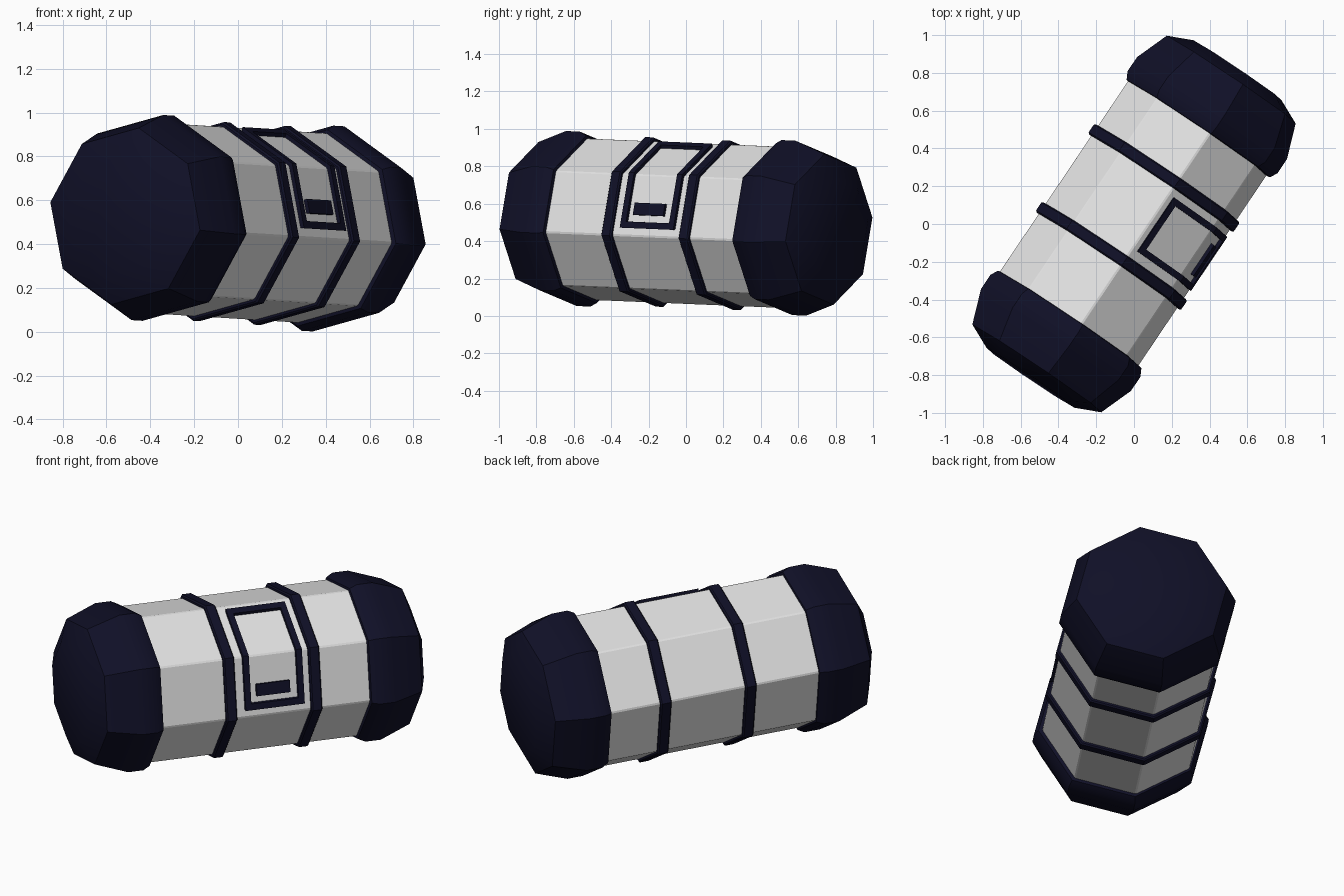
import bpy, bmesh
from math import radians, sin, cos
from mathutils import Matrix

cube = bpy.data.objects.get("Cube")
if cube:
    bpy.data.objects.remove(cube, do_unlink=True)

SIDES = 8
ROLL = 9          # degrees from the top to the first ridge
# Capsule lies along local y, then is turned, tipped and slightly flattened
POSE = (Matrix.Translation((0, 0, 0.495))
        @ Matrix.Rotation(radians(-33.95), 4, 'Z')
        @ Matrix.Rotation(radians(-2), 4, 'X')
        @ Matrix.Diagonal((1, 1, 0.975, 1)))


def material(name, colour):
    mat = bpy.data.materials.new(name)
    mat.use_nodes = True
    mat.diffuse_color = (*colour, 1)
    mat.node_tree.nodes["Principled BSDF"].inputs["Base Color"].default_value = (*colour, 1)
    return mat


white = material("off_white", (0.78, 0.78, 0.78))
navy = material("dark_navy", (0.005, 0.005, 0.02))


def ridge(u, radius):
    """Point on the octagon outline; whole u values are its corners."""
    def corner(k):
        t = radians(ROLL + 360 / SIDES * k)
        return radius * sin(t), radius * cos(t)
    k = int(u // 1)
    f = u - k
    (x0, z0), (x1, z1) = corner(k), corner(k + 1)
    return x0 + (x1 - x0) * f, z0 + (z1 - z0) * f


def loft(name, sections, mat, smooth=False, shift=0.0):
    """Skin a list of (y, outline points) with closed ends."""
    bm = bmesh.new()
    loops = [[bm.verts.new((x + shift, y, z)) for x, z in pts] for y, pts in sections]
    for a, b in zip(loops, loops[1:]):
        n = len(a)
        for i in range(n):
            j = (i + 1) % n
            bm.faces.new((a[i], a[j], b[j], b[i]))
    bm.faces.new(loops[0])
    bm.faces.new(loops[-1])
    bm.transform(POSE)
    bmesh.ops.recalc_face_normals(bm, faces=bm.faces)
    mesh = bpy.data.meshes.new(name)
    bm.to_mesh(mesh)
    bm.free()
    mesh.materials.append(mat)
    obj = bpy.data.objects.new(name, mesh)
    bpy.context.collection.objects.link(obj)
    if smooth:
        bpy.ops.object.select_all(action='DESELECT')
        obj.select_set(True)
        bpy.context.view_layer.objects.active = obj
        bpy.ops.object.shade_smooth_by_angle(angle=radians(35))
    return obj


def turned(name, profile, mat, smooth=False, shift=0.0):
    sections = [(y, [ridge(k, r) for k in range(SIDES)]) for y, r in profile]
    return loft(name, sections, mat, smooth, shift)


def strip(name, y0, y1, u0, u1, mat, inner=0.44, outer=0.47):
    """Raised strip that follows the octagon from u0 to u1."""
    us = [u0] + [k for k in range(3) if u0 < k < u1] + [u1]
    pts = [ridge(u, outer) for u in us] + [ridge(u, inner) for u in reversed(us)]
    return loft(name, [(y0, pts), (y1, pts)], mat, shift=-0.005)


# White body
body = turned("body", [(-0.64, 0.45), (0.64, 0.45)], white, shift=-0.005)
bevel = body.modifiers.new("soft_ridges", 'BEVEL')
bevel.width = 0.006
bevel.segments = 1

# Rounded end caps
cap = [(0.605, 0.44), (0.61, 0.465), (0.65, 0.486), (0.74, 0.486), (0.922, 0.418), (0.982, 0.285)]
for name, side in (("front_cap", -1), ("back_cap", 1)):
    turned(name, [(side * y, r) for y, r in cap], navy, smooth=True)

# Two raised bands
for name, y in (("front_band", -0.207), ("back_band", 0.291)):
    turned(name, [(y - 0.032, 0.44), (y - 0.032, 0.462), (y - 0.025, 0.471),
                  (y + 0.025, 0.471), (y + 0.032, 0.462), (y + 0.032, 0.44)],
           navy, shift=-0.005)

# Hatch frame wrapped over a ridge, with its handle bar
Y0, Y1, TOP, BOTTOM, W = -0.125, 0.22, 0.1, 1.87, 0.034
strip("hatch_frame_front", Y0, Y0 + W, TOP, BOTTOM, navy)
strip("hatch_frame_back", Y1 - W, Y1, TOP, BOTTOM, navy)
strip("hatch_frame_top", Y0 + W, Y1 - W, TOP, TOP + 0.1, navy)
strip("hatch_frame_bottom", Y0 + W, Y1 - W, BOTTOM - 0.1, BOTTOM, navy)
strip("hatch_handle", -0.055, 0.14, 1.47, 1.66, navy)
